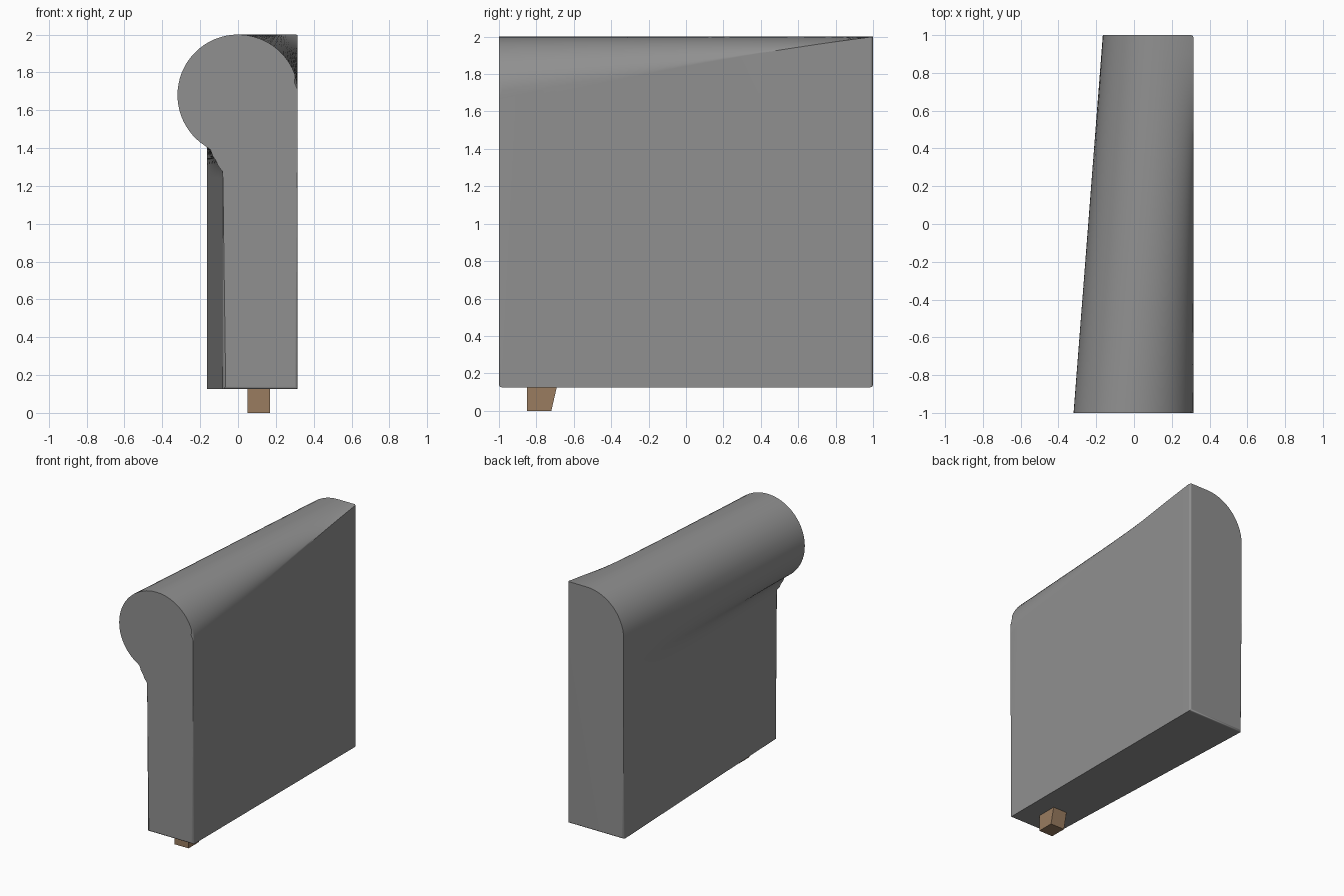
import bpy, bmesh, math

if "Cube" in bpy.data.objects:
    bpy.data.objects.remove(bpy.data.objects["Cube"])


def material(name, rgb):
    m = bpy.data.materials.new(name)
    m.diffuse_color = (*rgb, 1)
    m.use_nodes = True
    m.node_tree.nodes["Principled BSDF"].inputs["Base Color"].default_value = m.diffuse_color
    return m


def finish(name, bm, mat):
    bmesh.ops.recalc_face_normals(bm, faces=bm.faces)
    me = bpy.data.meshes.new(name)
    bm.to_mesh(me)
    bm.free()
    ob = bpy.data.objects.new(name, me)
    bpy.context.collection.objects.link(ob)
    me.materials.append(mat)
    return ob


grey = material("grey_fabric", (0.28, 0.28, 0.28))
wood = material("brown_wood", (0.32, 0.20, 0.115))

R, CZ, BASE, RIGHT = 0.32, 1.68, 0.125, 0.315


def arc(cx, cz, r, a0, a1, n):
    return [(cx + r * math.cos(math.radians(a0 + (a1 - a0) * i / n)),
             cz + r * math.sin(math.radians(a0 + (a1 - a0) * i / n))) for i in range(n + 1)]


def lerp(a, b, n):
    return [(a[0] + (b[0] - a[0]) * i / n, a[1] + (b[1] - a[1]) * i / n) for i in range(n + 1)]


def bezier(a, b, c, n):
    return [tuple((1 - t) ** 2 * a[k] + 2 * t * (1 - t) * b[k] + t * t * c[k] for k in (0, 1))
            for t in (i / n for i in range(n + 1))]


# front section: rolled scroll on a slim panel; back section: slab with one rounded corner
N = 14
roll_end = arc(0, CZ, R, 237, 237, 1)[0]
front = ([(RIGHT, BASE)] + arc(0, CZ, R, -9, 90, N) + arc(0, CZ, R, 90, 237, 2 * N)[1:]
         + bezier(roll_end, (-0.08, 1.355), (-0.08, 1.24), 6)[1:] + [(-0.08, BASE)])
L = -0.165
back = ([(RIGHT, BASE)] + lerp((RIGHT, 2), (0.155, 2), N)
        + arc(L + R, CZ, R, 90, 180, N)[1:] + lerp((L, CZ), (L, 1.42), N)[1:]
        + lerp((L, 1.42), (L, 1.24), 6)[1:] + [(L, BASE)])

# armrest body lofted from front to back
bm = bmesh.new()
STEPS = 20
rings = []
for s in range(STEPS + 1):
    t = s / STEPS
    tz = t + 0.3 * t * (1 - t)
    ring = []
    for i, ((x0, z0), (x1, z1)) in enumerate(zip(front, back)):
        u = tz if 1 <= i <= N else t
        ring.append(bm.verts.new((x0 + (x1 - x0) * u if i > N + 1 else min(RIGHT, x0 + (x1 - x0) * t),
                                  2 * t - 1, z0 + (z1 - z0) * u)))
    rings.append(ring)
count = len(front)
for a, b in zip(rings, rings[1:]):
    for i in range(count):
        j = (i + 1) % count
        bm.faces.new((a[i], a[j], b[j], b[i]))
caps = [bm.faces.new(rings[0]), bm.faces.new(rings[-1])]
# softened end edges
edges = {e for f in caps for e in f.edges}
bmesh.ops.bevel(bm, geom=list(edges), offset=0.015, segments=3, profile=0.5, affect='EDGES')
arm = finish("armrest", bm, grey)
bpy.context.view_layer.objects.active = arm
arm.select_set(True)
bpy.ops.object.shade_smooth_by_angle(angle=math.radians(35))
wn = arm.modifiers.new("even_shading", 'WEIGHTED_NORMAL')
wn.keep_sharp = True

# foot, tapered at the rear
bm = bmesh.new()
side = [(-0.85, 0), (-0.72, 0), (-0.69, 0.13), (-0.85, 0.13)]
f = bm.faces.new([bm.verts.new((0.05, y, z)) for y, z in side])
ext = bmesh.ops.extrude_face_region(bm, geom=[f])
bmesh.ops.translate(bm, vec=(0.12, 0, 0), verts=[v for v in ext["geom"] if isinstance(v, bmesh.types.BMVert)])
finish("foot", bm, wood)
